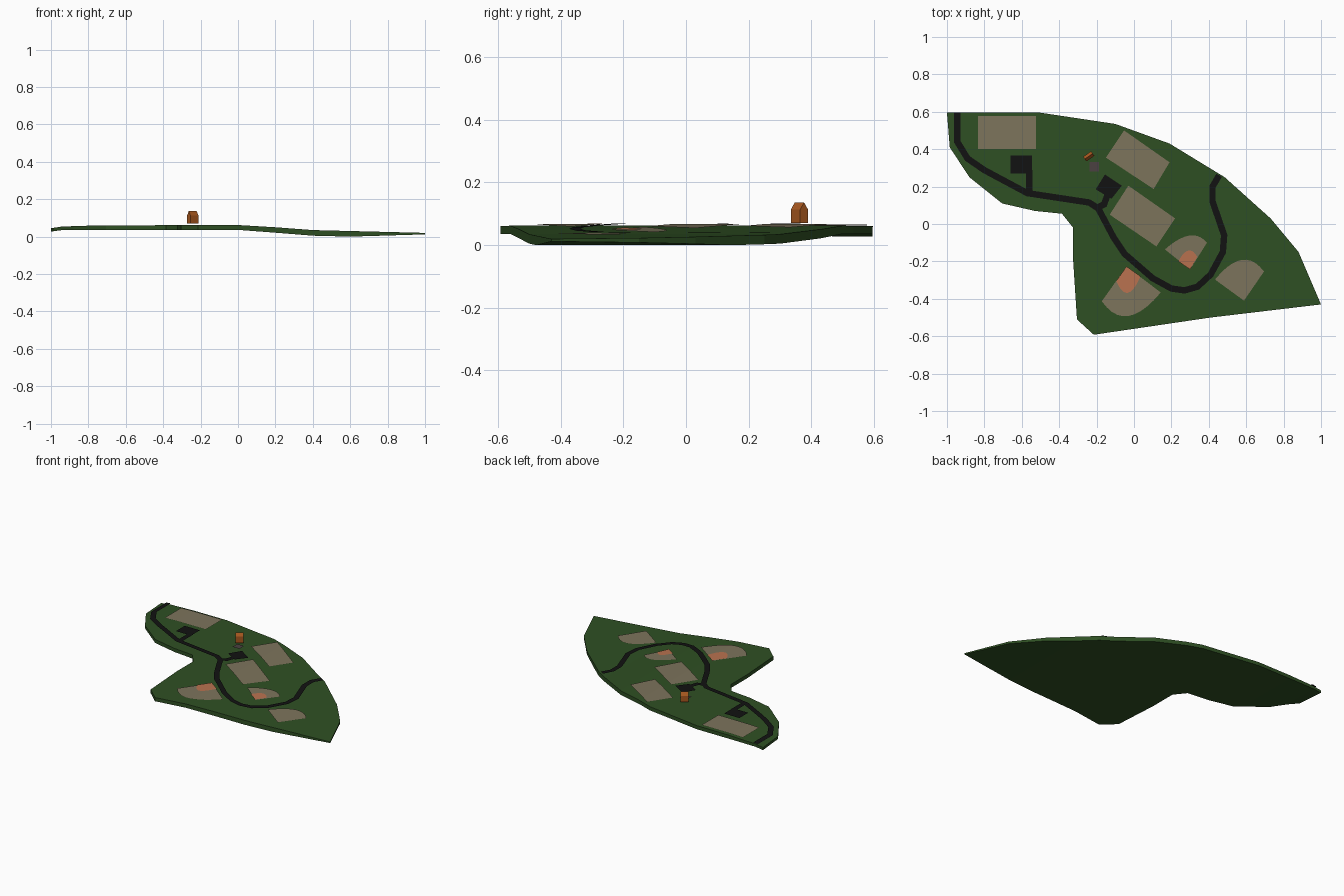
import bpy, bmesh
from mathutils import Vector, Matrix
from math import radians

if "Cube" in bpy.data.objects:
    bpy.data.objects.remove(bpy.data.objects["Cube"])

# Ground profiles along x: (x, top z, underside z)
KNOTS = [(-1.0, .045, .027), (-.94, .054, .035), (-.75, .06, .036), (0, .062, .036),
         (.2, .05, .021), (.4, .035, .005), (.6, .03, .0), (1.0, .02, .012)]


def height(x, k=1):
    for a, b in zip(KNOTS, KNOTS[1:]):
        if x <= b[0]:
            t = max(0, (x - a[0]) / (b[0] - a[0]))
            return a[k] + (b[k] - a[k]) * t
    return KNOTS[-1][k]


def material(name, rgb):
    m = bpy.data.materials.new(name)
    m.diffuse_color = (*rgb, 1)
    m.use_nodes = True
    m.node_tree.nodes["Principled BSDF"].inputs["Base Color"].default_value = m.diffuse_color
    return m


GRASS = material("grass", (.028, .08, .017))
SAND = material("field", (.205, .175, .107))
CLAY = material("clay", (.49, .17, .08))
ROAD = material("asphalt", (.006, .006, .006))
WOOD = material("wood", (.4, .1, .014))
PAVE = material("paving", (.07, .053, .053))


def finish(name, bm, mat):
    me = bpy.data.meshes.new(name)
    bm.to_mesh(me)
    bm.free()
    me.materials.append(mat)
    ob = bpy.data.objects.new(name, me)
    bpy.context.collection.objects.link(ob)
    return ob


def drape(name, polys, mat, lift=0, solid=False):
    """Lay flat polygons on the ground profile, optionally as a closed slab."""
    bm = bmesh.new()
    for p in polys:
        bm.faces.new([bm.verts.new((x, y, 0)) for x, y in p])
    bmesh.ops.remove_doubles(bm, verts=bm.verts, dist=1e-5)
    bmesh.ops.triangulate(bm, faces=bm.faces)
    for k in KNOTS[1:-1]:
        bmesh.ops.bisect_plane(bm, geom=bm.verts[:] + bm.edges[:] + bm.faces[:],
                               plane_co=(k[0], 0, 0), plane_no=(1, 0, 0))
    for f in bm.faces:
        f.normal_update()
        if f.normal.z < 0:
            f.normal_flip()
    low = []
    if solid:
        r = bmesh.ops.extrude_face_region(bm, geom=bm.faces[:], use_keep_orig=True)
        low = [g for g in r["geom"] if isinstance(g, bmesh.types.BMVert)]
    lowset = set(low)
    for v in bm.verts:
        v.co.z = height(v.co.x, 2) if v in lowset else height(v.co.x) + lift
    if solid:
        bmesh.ops.recalc_face_normals(bm, faces=bm.faces)
    return finish(name, bm, mat)


def strip(path, w=.034):
    """Mitred ribbon of quads along a path."""
    pts = [Vector(p) for p in path]
    left, right = [], []
    for i, p in enumerate(pts):
        d0 = (p - pts[i - 1]).normalized() if i else (pts[1] - p).normalized()
        d1 = (pts[i + 1] - p).normalized() if i < len(pts) - 1 else d0
        t = (d0 + d1).normalized()
        n = Vector((-t.y, t.x)) * (w / 2 / max(.5, t.dot(d1)))
        left.append(p + n)
        right.append(p - n)
    return [[right[i], right[i + 1], left[i + 1], left[i]] for i in range(len(pts) - 1)]


def fan(apex, a, mid, b, n=10):
    """Wedge with a rounded outer edge through mid."""
    a, mid, b = Vector(a), Vector(mid), Vector(b)
    c = 2 * mid - (a + b) / 2
    arc = [a * (1 - t) ** 2 + c * 2 * t * (1 - t) + b * t * t for t in (i / n for i in range(n + 1))]
    return [Vector(apex)] + arc


# Park ground slab
drape("park_ground", [[
    (-1, .595), (-.5, .595), (-.1, .535), (.19, .43), (.485, .25), (.73, .03), (.88, -.15),
    (1, -.43), (.41, -.5), (-.215, -.592), (-.305, -.51), (-.325, -.2), (-.325, -.02),
    (-.385, .055), (-.53, .07), (-.705, .11), (-.88, .25), (-.985, .41)]], GRASS, solid=True)

# Roads
drape("west_road", strip([(-.945, .597), (-.945, .44), (-.89, .35), (-.8, .288), (-.57, .165),
                          (-.24, .115), (-.19, .082)]), ROAD, .007)
drape("loop_road", strip([(-.2, .1), (-.11, -.07), (-.05, -.16), (.1, -.29), (.2, -.345),
                          (.27, -.355), (.34, -.335), (.41, -.27), (.475, -.15), (.482, -.06),
                          (.42, .12), (.42, .2), (.455, .26)]), ROAD, .0072)
drape("parking_spur", strip([(-.2, .085), (-.16, .105), (-.14, .16)]), ROAD, .0074)
drape("west_parking_spur", strip([(-.56, .29), (-.56, .165)]), ROAD, .0074)

# Parking lots
drape("west_parking", [[(-.66, .27), (-.545, .27), (-.545, .365), (-.66, .365)]], ROAD, .0078)
drape("centre_parking", [[(-.155, .265), (-.065, .205), (-.12, .135), (-.205, .185)]], ROAD, .0078)

# Rectangular sports fields
for name, poly in {
    "west_field": [(-.835, .4), (-.525, .4), (-.525, .577), (-.835, .577)],
    "north_field": [(-.053, .5), (.19, .33), (.105, .187), (-.15, .355)],
    "centre_field": [(-.03, .205), (.22, .03), (.12, -.12), (-.13, .05)],
}.items():
    drape(name, [poly], SAND, .006)

# Ball diamonds: outfield wedges with clay infields
for name, args in {
    "south_diamond": ((-.04, -.227), (-.172, -.413), (-.03, -.492), (.143, -.366)),
    "middle_diamond": ((.3, -.243), (.165, -.136), (.295, -.062), (.39, -.1)),
    "east_diamond": ((.588, -.41), (.433, -.297), (.575, -.192), (.695, -.254)),
}.items():
    drape(name, [fan(*args)], SAND, .006)
drape("south_infield", [fan((-.04, -.227), (-.095, -.305), (-.033, -.368), (.035, -.28))], CLAY, .009)
drape("middle_infield", [fan((.3, -.243), (.237, -.2), (.29, -.142), (.338, -.175))], CLAY, .009)

# Paved play pad
drape("play_pad", [[(-.238, .28), (-.186, .28), (-.186, .331), (-.238, .331)]], PAVE, .008)

# Small gabled house
bm = bmesh.new()
L, W = .026, .015
profile = [(-W, 0), (W, 0), (W, .043), (0, .065), (-W, .043)]
face = bm.faces.new([bm.verts.new((-L, y, z)) for y, z in profile])
r = bmesh.ops.extrude_face_region(bm, geom=[face], use_keep_orig=True)
for v in r["geom"]:
    if isinstance(v, bmesh.types.BMVert):
        v.co.x = L
bmesh.ops.recalc_face_normals(bm, faces=bm.faces)
bm.transform(Matrix.Translation((-.242, .362, .071)) @ Matrix.Rotation(radians(35), 4, 'Z'))
finish("house", bm, WOOD)
